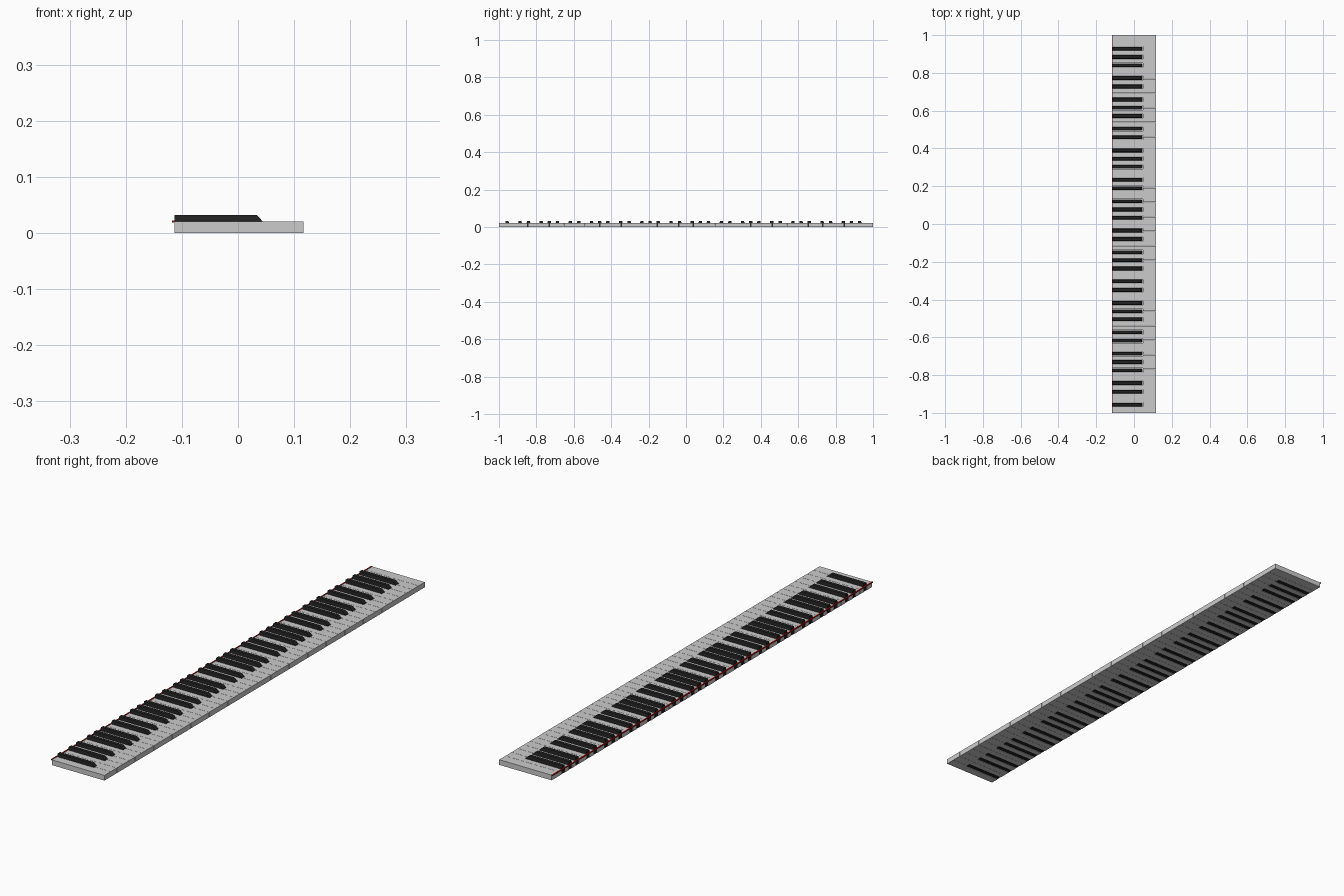
import bpy, bmesh

if "Cube" in bpy.data.objects:
    bpy.data.objects.remove(bpy.data.objects["Cube"])

PITCH = 2 / 52            # white key spacing
BACK, FRONT = -0.113, 0.1165
NOTCH = 0.047             # where the notches beside the black keys end
TOP = 0.0205
HALF = 0.0098             # half width of a black key
GAP = 0.0004


def material(name, col):
    m = bpy.data.materials.new(name)
    m.diffuse_color = (*col, 1)
    m.use_nodes = True
    m.node_tree.nodes["Principled BSDF"].inputs["Base Color"].default_value = m.diffuse_color
    return m


def make(name, bm, mat=None):
    bmesh.ops.recalc_face_normals(bm, faces=bm.faces)
    me = bpy.data.meshes.new(name)
    bm.to_mesh(me)
    bm.free()
    ob = bpy.data.objects.new(name, me)
    bpy.context.collection.objects.link(ob)
    if mat:
        me.materials.append(mat)
    return ob


def prism(bm, outline, height):
    f = bm.faces.new([bm.verts.new((x, y, 0)) for x, y in outline])
    ext = bmesh.ops.extrude_face_region(bm, geom=[f], use_keep_orig=True)
    up = [v for v in ext["geom"] if isinstance(v, bmesh.types.BMVert)]
    bmesh.ops.translate(bm, verts=up, vec=(0, 0, height))


black = material("black", (0.015, 0.015, 0.015))
red = material("red_felt", (0.5, 0.01, 0.01))

# Black key above white key i, with its sideways offset (C D F G A)
OFFSET = {0: -0.003, 1: 0.004, 3: -0.005, 4: 0.0, 5: 0.005}


def sharp_y(i):
    note = (i + 5) % 7    # lowest key is an A
    if note in OFFSET and 0 <= i < 51:
        return -1 + (i + 1) * PITCH + OFFSET[note]
    return None


# White keys, notched beside the black keys
bm = bmesh.new()
for i in range(52):
    lo = -1 + i * PITCH + (GAP if i else 0)
    hi = -1 + (i + 1) * PITCH - (GAP if i < 51 else 0)
    below, above = sharp_y(i - 1), sharp_y(i)
    pts = [(FRONT, lo), (FRONT, hi)]
    if above is not None:
        cut = above - HALF - 0.001
        pts += [(NOTCH, hi), (NOTCH, cut), (BACK, cut)]
    else:
        pts.append((BACK, hi))
    if below is not None:
        cut = below + HALF + 0.001
        pts += [(BACK, cut), (NOTCH, cut), (NOTCH, lo)]
    else:
        pts.append((BACK, lo))
    prism(bm, pts, TOP)
make("white_keys", bm)

# Black keys: straight body, tapered top, sloped front
bm = bmesh.new()
for i in range(51):
    y = sharp_y(i)
    if y is None:
        continue
    rings = []
    for z, x1, w in ((0.001, 0.044, HALF), (TOP, 0.044, HALF), (0.0305, 0.0355, 0.0083), (0.0322, 0.0325, 0.007)):
        rings.append([bm.verts.new(p) for p in
                      ((BACK, y - w, z), (x1, y - w, z), (x1, y + w, z), (BACK, y + w, z))])
    bm.faces.new(rings[0])
    bm.faces.new(rings[-1])
    for a, b in zip(rings, rings[1:]):
        for k in range(4):
            n = (k + 1) % 4
            bm.faces.new((a[k], a[n], b[n], b[k]))
make("black_keys", bm, black)

# Red felt strip along the back edge
bm = bmesh.new()
prism(bm, [(-0.1175, -1), (BACK, -1), (BACK, 1), (-0.1175, 1)], 0.004)
make("felt_strip", bm, red).location.z = 0.0185
